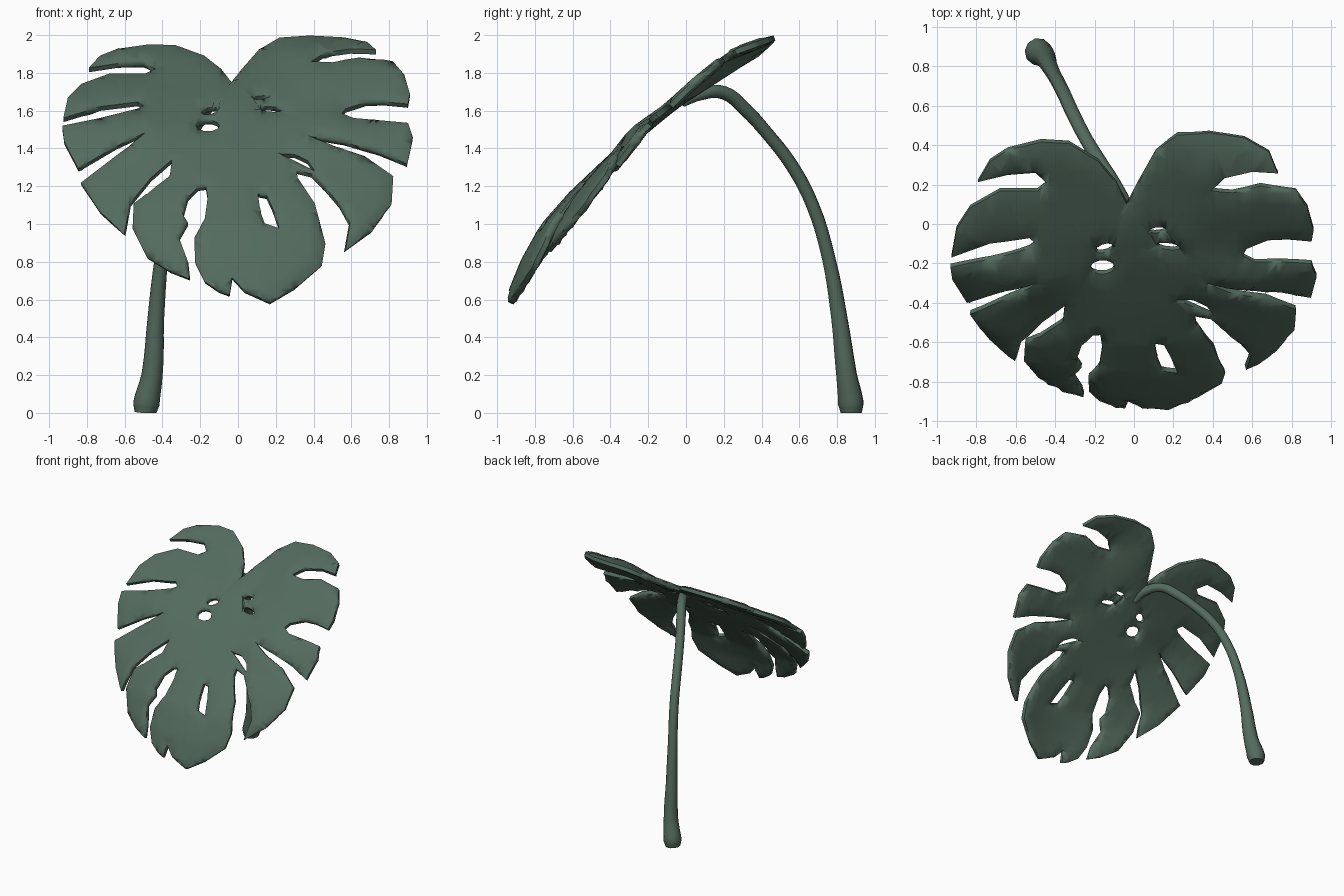
import bpy, bmesh, math
from mathutils import Vector

if "Cube" in bpy.data.objects:
    bpy.data.objects.remove(bpy.data.objects["Cube"])

green = bpy.data.materials.new("dark leaf green")
green.diffuse_color = (0.088, 0.147, 0.112, 1)
green.use_nodes = True
green.node_tree.nodes["Principled BSDF"].inputs["Base Color"].default_value = green.diffuse_color

# Leaf outline seen from the front (x, z), one half at a time, from the notch down
left_edge = [
    (-.035, 1.74), (-.09, 1.81), (-.18, 1.88), (-.33, 1.935), (-.47, 1.94), (-.64, 1.915), (-.73, 1.88),
    (-.79, 1.815), (-.64, 1.838), (-.50, 1.845), (-.44, 1.81), (-.49, 1.785),
    (-.68, 1.785), (-.83, 1.73), (-.90, 1.66), (-.925, 1.55), (-.73, 1.61), (-.53, 1.635), (-.50, 1.615),
    (-.53, 1.60), (-.73, 1.55), (-.93, 1.51), (-.92, 1.43), (-.845, 1.285), (-.65, 1.40), (-.49, 1.475),
    (-.57, 1.41), (-.83, 1.21), (-.73, 1.06), (-.60, .94), (-.57, 1.10), (-.46, 1.235), (-.35, 1.33),
    (-.36, 1.245), (-.55, 1.10), (-.555, .97), (-.48, .82), (-.36, .745), (-.255, .705), (-.265, .80),
    (-.31, .92), (-.265, 1.0), (-.29, 1.04), (-.265, 1.13), (-.21, 1.185), (-.17, 1.19), (-.16, 1.13),
    (-.175, 1.02), (-.23, .92), (-.225, .79), (-.175, .69), (-.10, .64), (-.045, .62), (-.03, .71)]
right_edge = [
    (.03, 1.82), (.11, 1.91), (.22, 1.975), (.38, 1.985), (.56, 1.975), (.685, 1.95), (.73, 1.91),
    (.60, 1.915), (.46, 1.895), (.39, 1.85), (.50, 1.845),
    (.64, 1.87), (.82, 1.85), (.88, 1.78), (.91, 1.68), (.90, 1.625), (.78, 1.637), (.68, 1.635), (.57, 1.60),
    (.55, 1.575), (.61, 1.55), (.73, 1.54), (.90, 1.525), (.925, 1.45), (.895, 1.31), (.75, 1.37),
    (.56, 1.425), (.38, 1.455), (.54, 1.395), (.67, 1.35), (.82, 1.245), (.81, 1.10), (.705, .955),
    (.565, .855), (.59, 1.0), (.54, 1.09), (.46, 1.185), (.39, 1.255), (.31, 1.275), (.315, 1.235),
    (.405, 1.10), (.46, .89), (.44, .775), (.30, .655), (.17, .58), (.035, .64)]


def oval(x, z, rx, rz, tilt=0, n=10):
    ring = []
    for i in range(n):
        a = 2 * math.pi * i / n
        ring.append((x + rx * math.cos(a), z + rz * math.sin(a) + tilt * math.cos(a)))
    return ring


# Holes in the blade
holes = [
    oval(-.16, 1.51, .062, .03),
    oval(-.15, 1.588, .045, .018, .008),
    oval(.175, 1.597, .06, .014, -.004),
    oval(.12, 1.658, .045, .009, .004),
    [(.105, 1.15), (.15, 1.145), (.185, 1.07), (.22, .97), (.14, .995), (.115, 1.08)],
    [(.21, 1.365), (.30, 1.358), (.37, 1.325), (.405, 1.272), (.35, 1.30), (.28, 1.335)]]

# Side profiles of the blade: height z -> depth y
main_profile = [(.5, -.98), (.58, -.94), (.80, -.85), (.98, -.75), (1.15, -.60), (1.33, -.41),
                (1.51, -.21), (1.64, -.05), (1.75, .12), (1.86, .29), (1.95, .44), (2.1, .60)]
upper_right = [(1.6, -.11), (1.75, .05), (1.86, .185), (1.915, .27), (1.98, .455), (2.1, .75)]


def lookup(table, z):
    for (z0, y0), (z1, y1) in zip(table, table[1:]):
        if z <= z1:
            break
    return y0 + (y1 - y0) * (z - z0) / (z1 - z0)


def ramp(v, lo, hi):
    t = min(1, max(0, (v - lo) / (hi - lo)))
    return t * t * (3 - 2 * t)


def depth(x, z):
    y = lookup(main_profile, z) + max(0, .45 * (1.5 - z)) * x * x      # lower lobes curl back
    w = ramp(x, .08, .45) * ramp(z, 1.52, 1.68)                        # upper right lobes lean forward
    y += (lookup(upper_right, max(z, 1.6)) - lookup(main_profile, max(z, 1.6))) * w
    arch = math.exp(-((z - 1.48) / .12) ** 2) * math.exp(-((abs(x) - .52) / .2) ** 2)
    return y - .04 * arch                                              # side lobes arch in the middle


def normal(x, z, e=.03):
    dx = (depth(x + e, z) - depth(x - e, z)) / (2 * e)
    dz = (depth(x, z + e) - depth(x, z - e)) / (2 * e)
    return Vector((dx, -1, dz)).normalized()


# Leaf blade: fill the outline, cut it into a grid, then make bent front and back skins
bm = bmesh.new()


def add_ring(points):
    vs = [bm.verts.new((x, 0, z)) for x, z in points]
    for a, b in zip(vs, vs[1:] + vs[:1]):
        bm.edges.new((a, b))


add_ring(left_edge + right_edge[::-1])
for h in holes:
    add_ring(h)
bmesh.ops.triangle_fill(bm, edges=bm.edges[:], use_beauty=True, use_dissolve=False, normal=(0, -1, 0))
step = .05
for axis, lo in ((Vector((1, 0, 0)), -.93), (Vector((0, 0, 1)), .6)):
    for i in range(38):
        bmesh.ops.bisect_plane(bm, geom=bm.verts[:] + bm.edges[:] + bm.faces[:],
                               plane_co=axis * (lo + i * step), plane_no=axis)
bmesh.ops.remove_doubles(bm, verts=bm.verts, dist=.004)

front_verts, front_faces = bm.verts[:], bm.faces[:]
rim = [e for e in bm.edges if e.is_boundary]
back = {}
for v in front_verts:
    x, z = v.co.x, v.co.z
    half = normal(x, z) * (.014 if v.is_boundary else .026)
    mid = Vector((x, depth(x, z), z))
    back[v] = mid - half
    v.co = mid + half
back = {v: bm.verts.new(co) for v, co in back.items()}
for f in front_faces:
    bm.faces.new([back[v] for v in reversed(f.verts)])
for e in rim:
    a, b = e.verts
    bm.faces.new((a, b, back[b], back[a]))
bmesh.ops.recalc_face_normals(bm, faces=bm.faces)
mesh = bpy.data.meshes.new("leaf_blade")
bm.to_mesh(mesh)
bm.free()
leaf = bpy.data.objects.new("leaf_blade", mesh)
bpy.context.collection.objects.link(leaf)
mesh.materials.append(green)

# Stem: tapered tube arching from the foot up to the notch (x, y, z, radius)
path = [(-.49, .875, .0, .058), (-.485, .873, .05, .07), (-.455, .85, .2, .056), (-.435, .812, .5, .044),
        (-.405, .755, .82, .036), (-.36, .67, 1.1, .035), (-.31, .56, 1.31, .035), (-.24, .425, 1.485, .034),
        (-.17, .31, 1.61, .036), (-.10, .20, 1.695, .036), (-.04, .08, 1.69, .036), (-.02, -.02, 1.64, .022)]
curve = bpy.data.curves.new("stem", 'CURVE')
curve.dimensions = '3D'
curve.bevel_depth = 1
curve.bevel_resolution = 3
curve.resolution_u = 4
curve.use_fill_caps = True
spline = curve.splines.new('BEZIER')
spline.bezier_points.add(len(path) - 1)
for p, (x, y, z, r) in zip(spline.bezier_points, path):
    p.co = (x, y, z)
    p.radius = r
    p.handle_left_type = p.handle_right_type = 'AUTO'
curve.materials.append(green)
stem = bpy.data.objects.new("stem", curve)
bpy.context.collection.objects.link(stem)

# Convert the stem and smooth both parts
bpy.ops.object.select_all(action='DESELECT')
stem.select_set(True)
bpy.context.view_layer.objects.active = stem
bpy.ops.object.convert(target='MESH')
for v in stem.data.vertices:
    v.co.z = max(v.co.z, 0)
for ob in (stem, leaf):
    bpy.ops.object.select_all(action='DESELECT')
    ob.select_set(True)
    bpy.context.view_layer.objects.active = ob
    bpy.ops.object.shade_smooth_by_angle(angle=math.radians(60))
